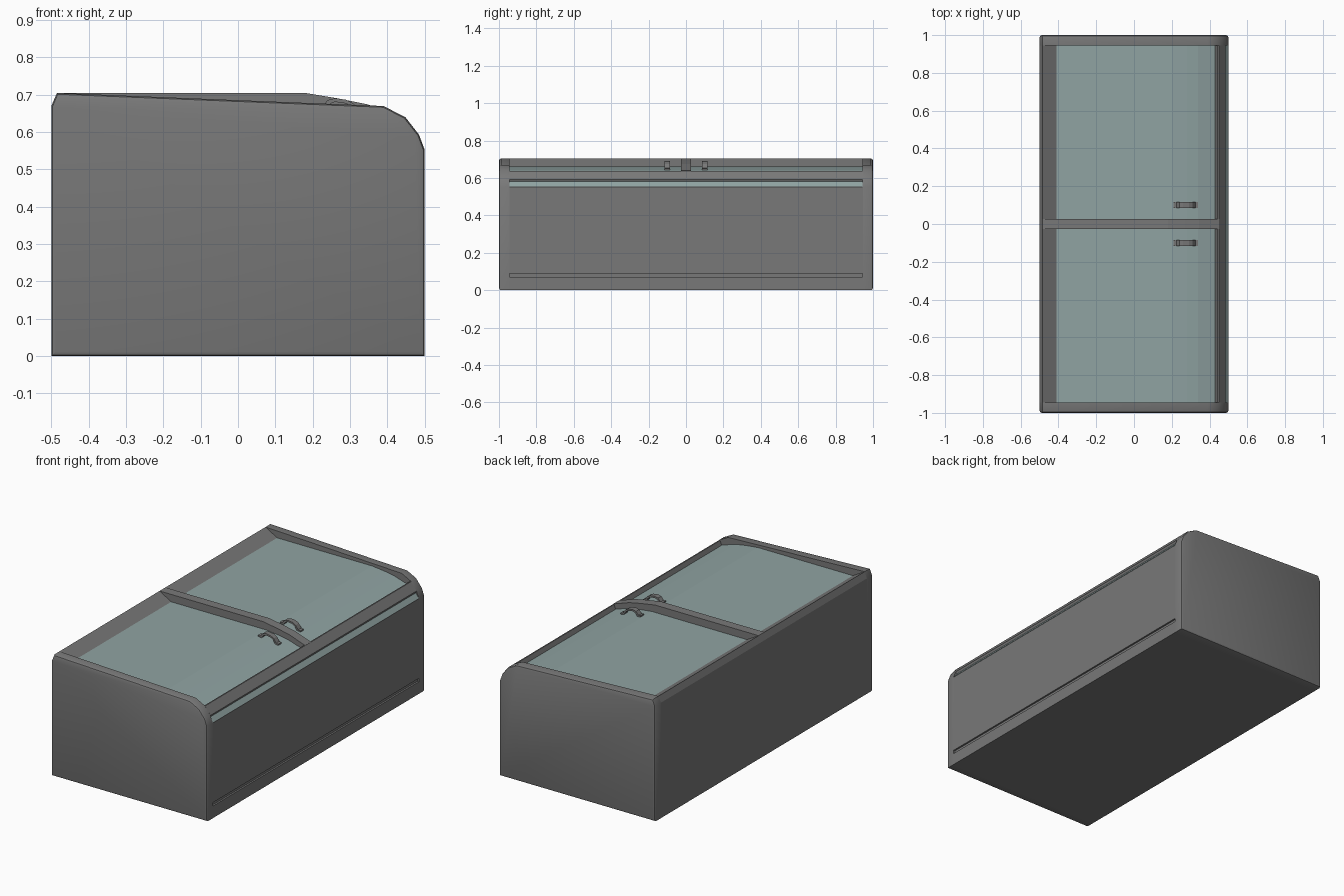
import bpy, bmesh

if "Cube" in bpy.data.objects:
    bpy.data.objects.remove(bpy.data.objects["Cube"])


def material(name, colour):
    m = bpy.data.materials.new(name)
    m.diffuse_color = (*colour, 1)
    m.use_nodes = True
    m.node_tree.nodes["Principled BSDF"].inputs["Base Color"].default_value = m.diffuse_color
    return m


GREY = material("grey_casing", (0.19, 0.19, 0.19))
GLASS = material("pale_glass", (0.28, 0.37, 0.365))


def extrude(name, profile, y0, y1, mat, bevel_y=None, bevel=0.012):
    """Extrude an x-z profile along y; optionally round the rim at bevel_y."""
    bm = bmesh.new()
    face = bm.faces.new([bm.verts.new((x, y0, z)) for x, z in profile])
    res = bmesh.ops.extrude_face_region(bm, geom=[face])
    for v in res["geom"]:
        if isinstance(v, bmesh.types.BMVert):
            v.co.y = y1
    bmesh.ops.recalc_face_normals(bm, faces=bm.faces)
    if bevel_y is not None:
        rim = [e for e in bm.edges if all(abs(v.co.y - bevel_y) < 1e-5 for v in e.verts)]
        bmesh.ops.bevel(bm, geom=rim, offset=bevel, segments=2, profile=0.5, affect='EDGES')
    mesh = bpy.data.meshes.new(name)
    bm.to_mesh(mesh)
    bm.free()
    mesh.materials.append(mat)
    ob = bpy.data.objects.new(name, mesh)
    bpy.context.collection.objects.link(ob)
    return ob


# Curve of the glass lid, back to front
lid = [(-0.41, 0.662), (0.2, 0.662), (0.28, 0.653), (0.34, 0.643), (0.43, 0.615)]
lid_under = [(x, z - 0.008) for x, z in lid]

# Cabinet between the end panels, with grooves in the front and a trough on top
cabinet = [(-0.5, 0), (0.5, 0), (0.5, 0.07), (0.49, 0.07), (0.49, 0.09), (0.5, 0.09),
           (0.5, 0.553), (0.479, 0.579), (0.485, 0.593), (0.45, 0.638), (0.443, 0.638)]
cabinet += lid_under[::-1] + [(-0.41, 0.662), (-0.485, 0.705), (-0.5, 0.67)]
extrude("cabinet", cabinet, -0.945, 0.945, GREY)

# Glass strip in the upper front groove
extrude("front_strip", [(0.5, 0.555), (0.479, 0.581), (0.476, 0.579), (0.497, 0.553)],
        -0.945, 0.945, GLASS)

# End panels with a rounded outer rim
end = [(-0.5, 0), (0.5, 0), (0.5, 0.553), (0.485, 0.593), (0.448, 0.64),
       (0.39, 0.67), (-0.485, 0.705), (-0.5, 0.67)]
for side, s in (("left", -1), ("right", 1)):
    panel = extrude("end_panel_" + side, end, s * 0.945, s, GREY, bevel_y=s)
    bpy.context.view_layer.objects.active = panel
    panel.select_set(True)
    bpy.ops.object.shade_smooth_by_angle(angle=0.5)
    panel.select_set(False)

# Middle divider
divider = [(-0.485, 0.705), (0.18, 0.705), (0.27, 0.69), (0.345, 0.675), (0.45, 0.639),
           (0.43, 0.61), (0.34, 0.635), (0.2, 0.65), (-0.41, 0.65)]
extrude("divider", divider, -0.027, 0.027, GREY)

# Handle arch with end tabs (distance along, height above glass)
arch = [(0, -.003), (0, .007), (.014, .007), (.03, .028), (.05, .036), (.08, .036), (.10, .028),
        (.116, .007), (.13, .007), (.13, -.003), (.11, -.003), (.095, .018), (.08, .026),
        (.05, .026), (.035, .018), (.02, -.003)]
handle = [(0.21 + a, 0.662 - 0.14 * a + h) for a, h in arch]

# Glass lids and their handles
for side, s in (("left", -1), ("right", 1)):
    extrude("glass_lid_" + side, lid + lid_under[::-1], s * 0.027, s * 0.945, GLASS)
    extrude("handle_" + side, handle, s * 0.086, s * 0.116, GREY)
